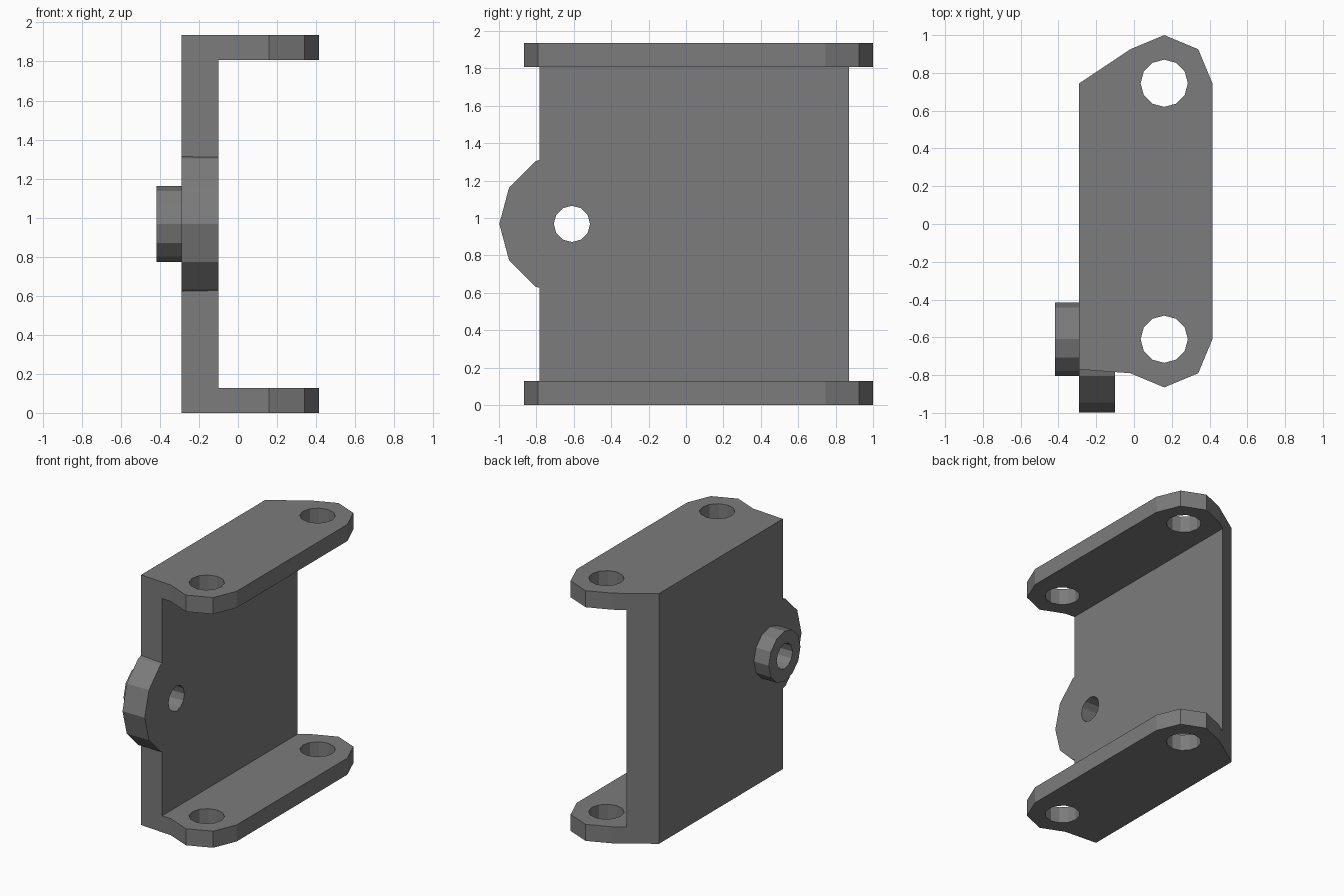
import bpy
import bmesh
from math import cos, sin, tau
from mathutils import Matrix, Vector

if "Cube" in bpy.data.objects:
    bpy.data.objects.remove(bpy.data.objects["Cube"], do_unlink=True)

HEIGHT, PLATE = 1.936, 0.128
BACK_X, INNER_X, BOSS_X = -0.29, -0.1, -0.417
PIN_X, PIN_YS = 0.16, (-0.61, 0.745)
PIVOT_Y, PIVOT_Z = -0.61, HEIGHT / 2

grey = bpy.data.materials.new("grey metal")
grey.use_nodes = True
colour = (0.2, 0.2, 0.2, 1)
grey.diffuse_color = colour
grey.node_tree.nodes["Principled BSDF"].inputs["Base Color"].default_value = colour


def prism(name, outline, base, depth, axis="Z"):
    """Extrude an outline along Z, or along X with the outline in (y, z)."""
    bm = bmesh.new()
    if axis == "Z":
        verts = [bm.verts.new((a, b, base)) for a, b in outline]
        step = Vector((0, 0, depth))
    else:
        verts = [bm.verts.new((base, a, b)) for a, b in outline]
        step = Vector((depth, 0, 0))
    face = bm.faces.new(verts)
    top = bmesh.ops.extrude_face_region(bm, geom=[face])
    bmesh.ops.translate(bm, vec=step, verts=[v for v in top["geom"] if isinstance(v, bmesh.types.BMVert)])
    bmesh.ops.recalc_face_normals(bm, faces=bm.faces)
    mesh = bpy.data.meshes.new(name)
    bm.to_mesh(mesh)
    bm.free()
    mesh.materials.append(grey)
    obj = bpy.data.objects.new(name, mesh)
    bpy.context.collection.objects.link(obj)
    return obj


def ring(u, v, radius, sides=12):
    return [(u + radius * cos(tau * i / sides), v + radius * sin(tau * i / sides)) for i in range(sides)]


def combine(target, tool, operation):
    """Apply a boolean and remove the tool."""
    mod = target.modifiers.new(operation.lower(), "BOOLEAN")
    mod.operation = operation
    mod.solver = "EXACT"
    mod.object = tool
    bpy.context.view_layer.objects.active = target
    bpy.ops.object.modifier_apply(modifier=mod.name)
    bpy.data.objects.remove(tool, do_unlink=True)


# C-shaped bracket: rounded plate outline, hollowed between the two plates
outline = [(BACK_X, -0.77), (-0.02, -0.79), (PIN_X, -0.865), (0.34, -0.79), (0.415, -0.61),
           (0.415, 0.745), (0.34, 0.925), (PIN_X, 1.0), (-0.02, 0.925), (BACK_X, 0.745)]
bracket = prism("bracket", outline, 0, HEIGHT)
gap = [(INNER_X, -2), (1, -2), (1, 2), (INNER_X, 2)]
combine(bracket, prism("gap_cutter", gap, PLATE, HEIGHT - 2 * PLATE), "DIFFERENCE")

# Pivot lug flush with the wall, and the boss on its outside
lug = prism("pivot_lug", ring(PIVOT_Y, PIVOT_Z, 0.388), BACK_X, INNER_X - BACK_X, "X")
combine(bracket, lug, "UNION")
boss = prism("pivot_boss", ring(PIVOT_Y, PIVOT_Z, 0.194), BOSS_X, BACK_X - BOSS_X + 0.09, "X")
combine(bracket, boss, "UNION")

# Pivot hole and pin holes through both plates
combine(bracket, prism("pivot_hole_cutter", ring(PIVOT_Y, PIVOT_Z, 0.097), -1, 1, "X"), "DIFFERENCE")
for y in PIN_YS:
    combine(bracket, prism("pin_hole_cutter", ring(PIN_X, y, 0.125), -1, 4), "DIFFERENCE")
